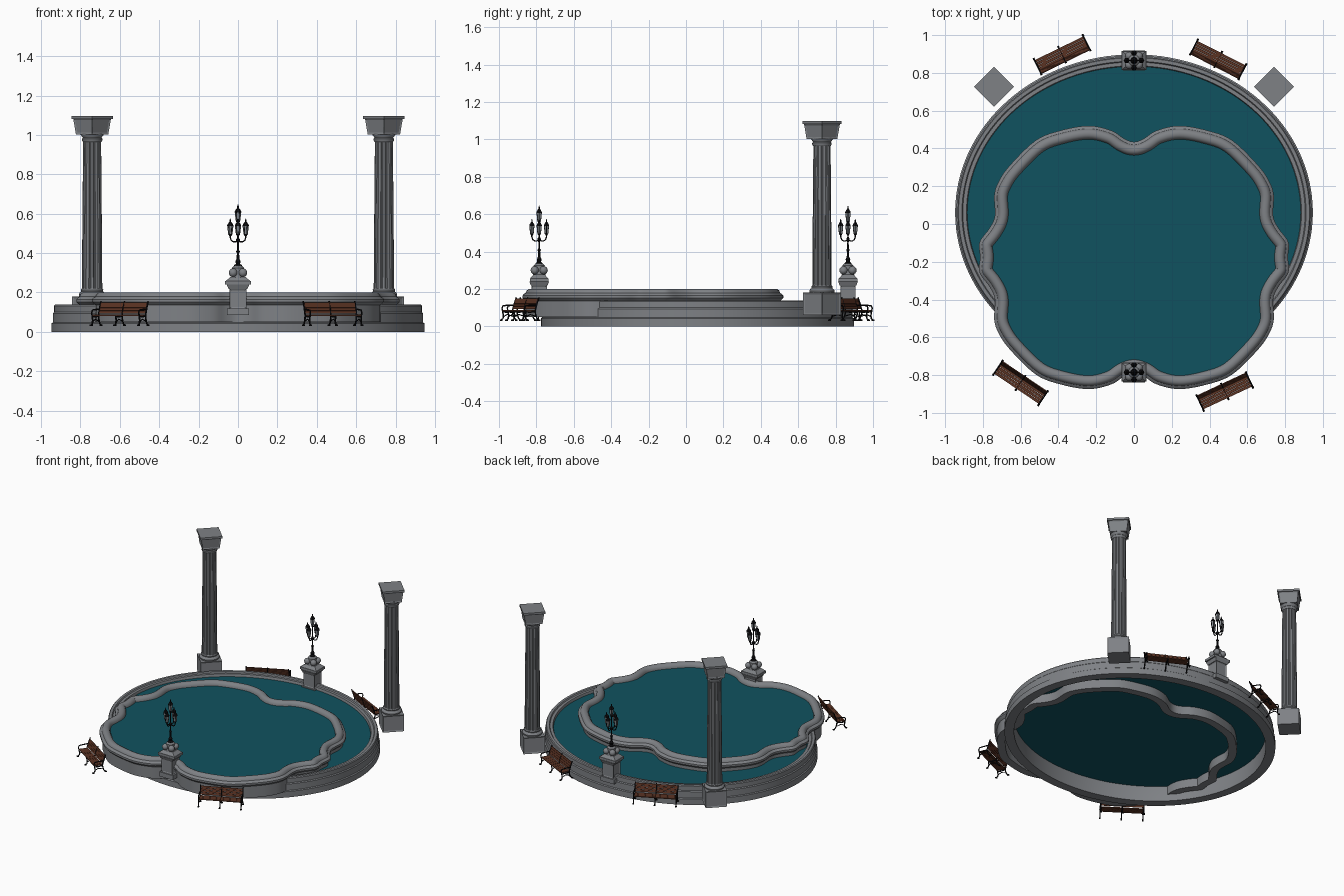
import bpy, bmesh, math
from mathutils import Matrix, Vector

if "Cube" in bpy.data.objects:
    bpy.data.objects.remove(bpy.data.objects["Cube"])

def mat(name, c):
    m = bpy.data.materials.new(name)
    m.diffuse_color = (*c, 1)
    m.use_nodes = True
    m.node_tree.nodes["Principled BSDF"].inputs["Base Color"].default_value = m.diffuse_color
    return m
STONE = mat("grey stone", (0.21, 0.22, 0.235))
WATER = mat("teal water", (0.005, 0.085, 0.115))
WOOD = mat("brown wood", (0.105, 0.033, 0.017))
IRON = mat("black iron", (0.004, 0.004, 0.005))
GLASS = mat("lamp glass", (0.24, 0.26, 0.28))

def finish(bm, name, m, M=Matrix(), smooth=None):
    bmesh.ops.recalc_face_normals(bm, faces=bm.faces)
    bm.transform(M)
    me = bpy.data.meshes.new(name)
    bm.to_mesh(me)
    bm.free()
    me.materials.append(m)
    o = bpy.data.objects.new(name, me)
    bpy.context.collection.objects.link(o)
    if smooth:
        bpy.ops.object.select_all(action='DESELECT')
        o.select_set(True)
        bpy.context.view_layer.objects.active = o
        bpy.ops.object.shade_smooth_by_angle(angle=math.radians(smooth))
    return o

def add_box(bm, c, s, rx=0):
    M = Matrix.Translation(c) @ Matrix.Rotation(rx, 4, 'X') @ Matrix.Diagonal((*s, 1))
    return bmesh.ops.create_cube(bm, size=1, matrix=M)

def add_loops(bm, loops, closed=False, cap=True):
    # skin a list of point loops
    R = [[bm.verts.new(p) for p in l] for l in loops]
    n = len(R[0])
    for a, b in zip(R, R[1:] + ([R[0]] if closed else [])):
        for i in range(n):
            bm.faces.new((a[i], a[(i+1) % n], b[(i+1) % n], b[i]))
    if cap and not closed:
        bm.faces.new(R[0][::-1])
        bm.faces.new(R[-1])

def add_lathe(bm, prof, n=16, c=(0, 0), flutes=0, depth=0.0):
    def r(p, a):
        return p * (1 - depth * max(0, math.sin(flutes * a)))
    A = [2*math.pi*i/n for i in range(n)]
    add_loops(bm, [[(c[0]+r(p, a)*math.cos(a), c[1]+r(p, a)*math.sin(a), z) for a in A] for p, z in prof])

def add_tube(bm, pts, r, n=6):
    P = [Vector(p) for p in pts]
    loops = []
    for i, p in enumerate(P):
        t = (P[min(i+1, len(P)-1)] - P[max(i-1, 0)]).normalized()
        u = t.cross(Vector((0.31, 0.87, 0.11))).normalized()
        v = t.cross(u)
        loops.append([p + r*(u*math.cos(k*2*math.pi/n) + v*math.sin(k*2*math.pi/n)) for k in range(n)])
    add_loops(bm, loops)

def panel_box(bm, hx, hy, z0, z1, flare=1.0, inset=0.0):
    # tapered block, optional recessed panels on the sides
    b = bmesh.ops.create_cube(bm, size=2)
    for v in b['verts']:
        k = flare if v.co.z > 0 else 1
        v.co = (v.co.x*hx*k, v.co.y*hy*k, z1 if v.co.z > 0 else z0)
    if inset:
        bm.normal_update()
        fs = [f for f in {f for v in b['verts'] for f in v.link_faces} if abs(f.normal.z) < 0.8]
        bmesh.ops.inset_individual(bm, faces=fs, thickness=inset, depth=-0.004)

def inward(path, d):
    out = []
    for i, p in enumerate(path):
        t = path[(i+1) % len(path)] - path[i-1]
        out.append(p + Vector((-t.y, t.x)).normalized() * d)
    return out

def rim(name, path, prof):
    bm = bmesh.new()
    add_loops(bm, [[(p.x, p.y, z) for p in inward(path, d)] for d, z in prof], closed=True)
    finish(bm, name, STONE, smooth=35)

def water(name, path, d, z):
    bm = bmesh.new()
    bm.faces.new([bm.verts.new((p.x, p.y, z)) for p in inward(path, d)])
    finish(bm, name, WATER)

# lower elliptical pool
ell = [Vector((0.947*math.cos(a), 0.061+0.837*math.sin(a))) for a in [2*math.pi*i/128 for i in range(128)]]
rim("lower_pool_wall", ell, [(0, 0), (0, .043), (.007, .048), (.007, .094), (.013, .1), (.013, .132), (.018, .138),
                             (.036, .138), (.041, .13), (.06, .13), (.064, .12), (.064, 0)])
water("lower_pool_water", ell, 0.06, 0.112)

# upper lobed basin: quarter outline mirrored, then splined
Q = [(.815, 0), (.818, .08), (.765, .155), (.737, .22), (.74, .33), (.715, .405), (.655, .49), (.52, .62),
     (.39, .672), (.24, .697), (.12, .672), (.05, .628), (0, .612)]
half = Q + [(-x, y) for x, y in Q[-2::-1]]
full = [Vector(p) for p in half + [(x, -y) for x, y in half[-2:0:-1]]]
lobe = []
n = len(full)
for i in range(n):
    a, b, c, d = (full[(i+k) % n] for k in (-1, 0, 1, 2))
    for s in range(5):
        t = s/5
        p = 0.5*(2*b + (c-a)*t + (2*a-5*b+4*c-d)*t*t + (3*b-a-3*c+d)*t**3)
        lobe.append(p + Vector((0, -0.177)))
rim("upper_basin_wall", lobe, [(.018, .05), (.018, .135), (.006, .145), (0, .152), (0, .165), (.008, .174), (.016, .178),
                               (.022, .192), (.034, .2), (.05, .2), (.062, .194), (.07, .18), (.072, .165), (.072, .05)])
water("upper_basin_water", lobe, 0.068, 0.17)

# columns
for side, x in (("left", -.741), ("right", .741)):
    M = Matrix.Translation((x, .727, 0)) @ Matrix.Rotation(math.pi/4, 4, 'Z')
    bm = bmesh.new()
    panel_box(bm, .072, .072, .06, .18, inset=.014)
    finish(bm, side + "_column_base", STONE, M)
    bm = bmesh.new()
    add_lathe(bm, [(.066, .18), (.068, .19), (.062, .2), (.055, .205), (.057, .213), (.053, .22)], 32)
    add_lathe(bm, [(.052, .215), (.051, .4), (.046, .975)], 84, flutes=14, depth=.13)
    add_lathe(bm, [(.047, .965), (.052, .972), (.052, .98), (.047, .985), (.058, 1.0), (.058, 1.01)], 32)
    finish(bm, side + "_column_shaft", STONE, M, 40)
    bm = bmesh.new()
    panel_box(bm, .058, .058, 1.002, 1.082, flare=1.17, inset=.012)
    panel_box(bm, .0745, .0745, 1.082, 1.097)
    finish(bm, side + "_column_capital", STONE, M)

# lamps on pedestals
def lantern(iron, glass, c, z, s):
    add_lathe(glass, [(.009*s, z), (.0145*s, z+.045*s)], 6, c)
    add_lathe(iron, [(.003*s, z-.012*s), (.006*s, z-.008*s), (.01*s, z-.002*s), (.01*s, z+.001)], 6, c)
    add_lathe(iron, [(.017*s, z+.044*s), (.017*s, z+.049*s), (.009*s, z+.062*s), (.004*s, z+.068*s),
                     (.004*s, z+.076*s), (.001*s, z+.084*s)], 6, c)
    for k in range(6):
        a = k*math.pi/3
        add_tube(iron, [(c[0]+r*s*math.cos(a), c[1]+r*s*math.sin(a), zz)
                        for r, zz in ((.0095, z), (.015, z+.046*s))], .0017, 4)

for side, y in (("front", -.785), ("back", .866)):
    M = Matrix.Translation((0, y, 0))
    bm = bmesh.new()
    panel_box(bm, .055, .05, .085, .118)
    panel_box(bm, .043, .041, .118, .218, inset=.01)
    panel_box(bm, .048, .044, .218, .24, flare=1.2)
    panel_box(bm, .067, .05, .24, .257)
    panel_box(bm, .064, .048, .257, .278, flare=.6)
    finish(bm, side + "_pedestal", STONE, M)
    bm = bmesh.new()
    for sx in (-1, 1):
        for sy in (-1, 1):
            bmesh.ops.create_uvsphere(bm, u_segments=12, v_segments=8, radius=.022, matrix=Matrix.Translation((sx*.025, sy*.024, .3)))
    add_lathe(bm, [(.035, .27), (.028, .3), (.03, .325), (.018, .337)], 16)
    finish(bm, side + "_pedestal_scrolls", STONE, M, 40)
    iron, glass = bmesh.new(), bmesh.new()
    add_lathe(iron, [(.02, .33), (.02, .338), (.011, .345), (.013, .36), (.007, .372), (.006, .4), (.01, .408),
                     (.005, .416), (.004, .45), (.009, .46), (.009, .47), (.004, .478), (.004, .545), (.008, .555)], 10)
    for k in range(4):
        ca, sa = math.cos(k*math.pi/2), math.sin(k*math.pi/2)
        add_tube(iron, [(r*ca, r*sa, z) for r, z in ((0, .466), (.012, .457), (.024, .457), (.034, .464), (.039, .478), (.039, .49))], .0035)
        lantern(iron, glass, (.039*ca, .039*sa), .495, .95)
    lantern(iron, glass, (0, 0), .562, 1)
    finish(iron, side + "_lamp_iron", IRON, M)
    finish(glass, side + "_lamp_glass", GLASS, M)

# benches facing outward
for name, x, y, ang in (("front_left", -.6, -.84, -34), ("front_right", .48, -.885, 25),
                        ("back_left", -.38, .895, 206), ("back_right", .445, .87, 153)):
    M = Matrix.Translation((x, y, .03)) @ Matrix.Rotation(math.radians(ang), 4, 'Z')
    bm = bmesh.new()
    for sx in (-.071, .071):
        for k in range(4):
            add_box(bm, (sx, -.032+k*.0155, .054), (.14, .0145, .006))
        for k in range(4):
            add_box(bm, (sx, .024+k*.0045, .069+k*.0145), (.14, .005, .0135), -.3)
    finish(bm, name + "_bench_slats", WOOD, M)
    bm = bmesh.new()
    for sx in (-.144, 0, .144):
        def T(pts, r=.0042):
            add_tube(bm, [(sx, *p) for p in pts], r)
        T([(-.046, .004), (-.036, .012), (-.034, .03), (-.038, .049)])
        T([(.042, .004), (.03, .014), (.022, .035), (.02, .055), (.03, .09), (.043, .125)])
        T([(-.04, .048), (-.01, .046), (.022, .05)])
        T([(-.034, .022), (-.01, .034), (.024, .024)], .003)
        for fy in (-.046, .042):
            add_box(bm, (sx, fy, .003), (.011, .012, .006))
        if sx:
            T([(-.038, .05), (-.042, .068), (-.036, .08), (-.01, .083), (.028, .084)], .004)
    finish(bm, name + "_bench_frame", IRON, M)
